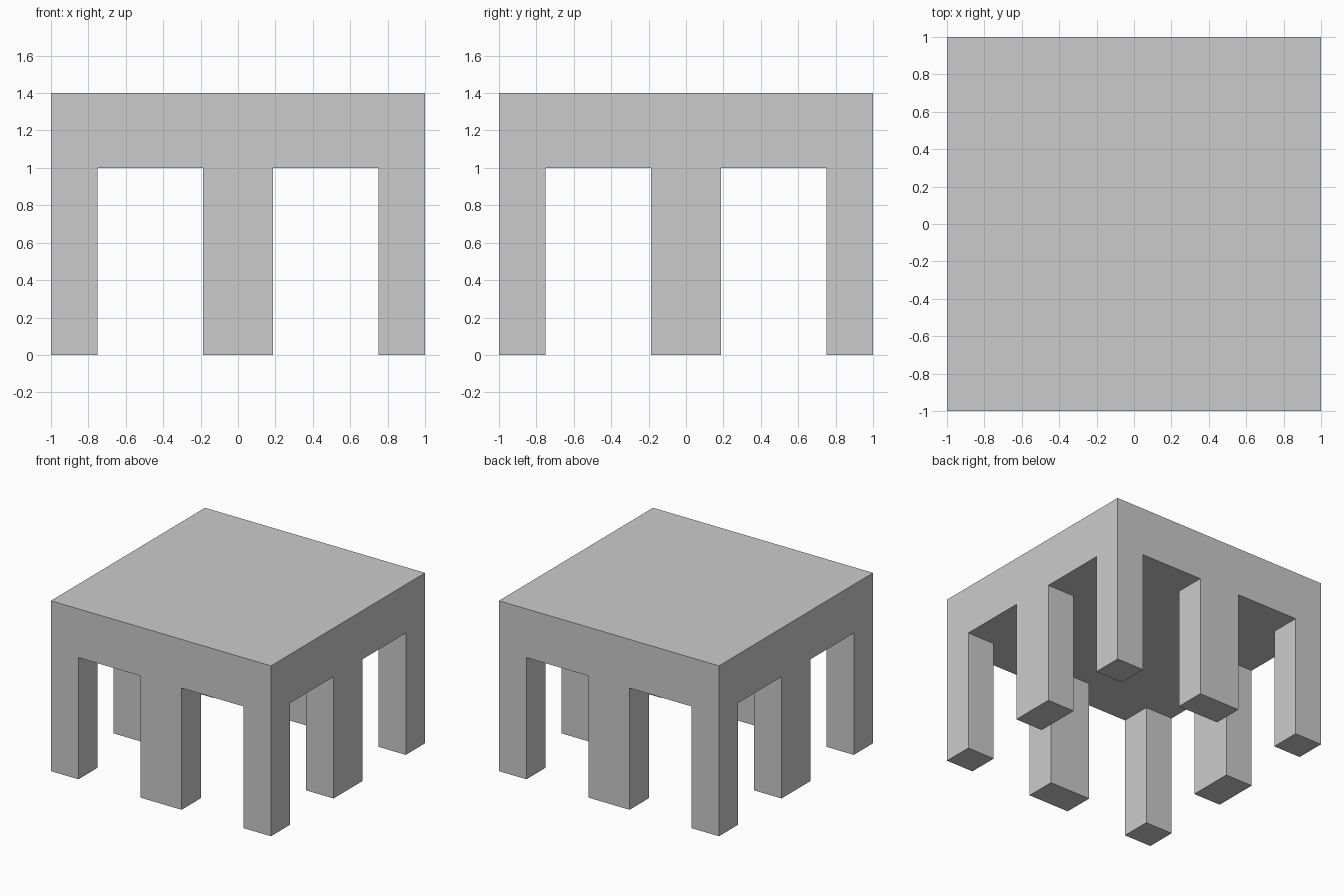
import bpy, bmesh
from mathutils import Matrix, Vector

if "Cube" in bpy.data.objects:
    bpy.data.objects.remove(bpy.data.objects["Cube"])

HALF, LEG_H, TOP = 1.0, 1.0, 1.4
INNER, MID = 0.75, 0.1875   # inner face of the legs, half width of the middle legs

bm = bmesh.new()

# Thick slab top
bmesh.ops.create_cube(bm, size=1.0, matrix=Matrix.Translation((0, 0, (LEG_H + TOP) / 2))
                      @ Matrix.Diagonal((2 * HALF, 2 * HALF, TOP - LEG_H, 1)))

# Cut leg outlines into the slab
for axis in (Vector((1, 0, 0)), Vector((0, 1, 0))):
    for d in (-INNER, -MID, MID, INNER):
        bmesh.ops.bisect_plane(bm, geom=bm.verts[:] + bm.edges[:] + bm.faces[:],
                               plane_co=axis * d, plane_no=axis)


def is_leg(face):
    """Underside cells at the corners and at the middle of each side."""
    c = face.calc_center_median()
    if c.z > LEG_H + 1e-4:
        return False
    x, y = abs(c.x), abs(c.y)
    return (x > INNER or x < MID) and (y > INNER or y < MID) and max(x, y) > INNER


# Pull the eight legs down to the floor
legs = bmesh.ops.extrude_discrete_faces(bm, faces=[f for f in bm.faces if is_leg(f)])
for f in legs["faces"]:
    bmesh.ops.translate(bm, verts=f.verts[:], vec=(0, 0, -LEG_H))

# Merge flat areas back into single faces
bmesh.ops.remove_doubles(bm, verts=bm.verts[:], dist=1e-5)
bmesh.ops.recalc_face_normals(bm, faces=bm.faces[:])
bmesh.ops.dissolve_limit(bm, angle_limit=0.01, verts=bm.verts[:], edges=bm.edges[:])

mesh = bpy.data.meshes.new("table")
bm.to_mesh(mesh)
bm.free()
bpy.context.collection.objects.link(bpy.data.objects.new("table", mesh))
